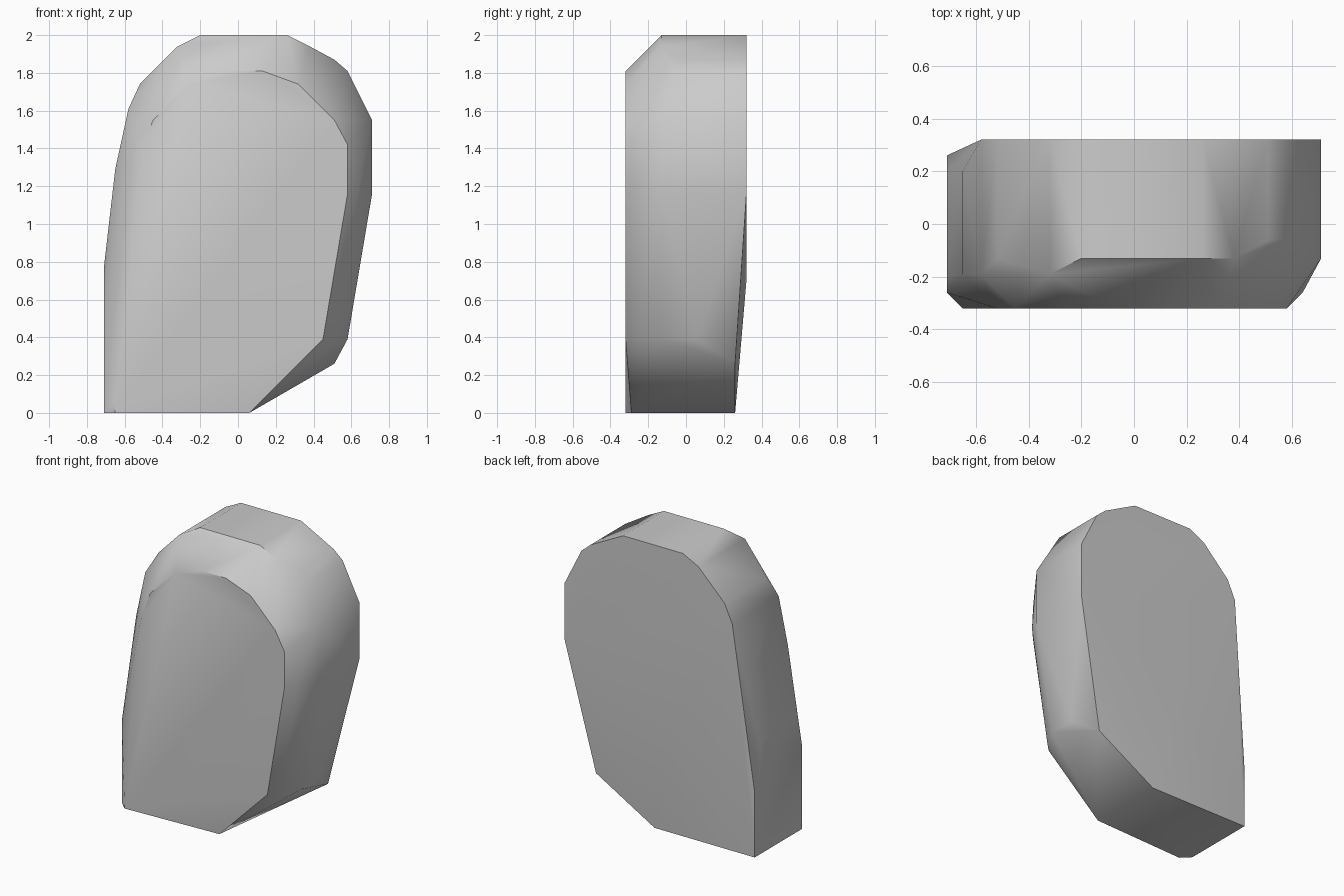
import bpy
import bmesh
import math

cube = bpy.data.objects.get("Cube")
if cube:
    bpy.data.objects.remove(cube, do_unlink=True)

FRONT, BACK, LOW_BACK = -0.32, 0.32, 0.26

# Flat front panel outline (x, z)
front = [(-.65, 0), (.45, .39), (.58, 1.16), (.58, 1.42), (.51, 1.55),
         (.32, 1.74), (.13, 1.81), (-.06, 1.81), (-.26, 1.74),
         (-.45, 1.55), (-.52, 1.36), (-.58, .77), (-.65, .06)]

# Widest outline where the front bevel meets the side wall (x, y, z)
rim = [(-.71, -.26, 0), (.06, -.29, 0), (.51, -.26, .39), (.58, -.13, .39),
       (.64, -.26, 1.2), (.71, -.13, 1.16), (.71, -.13, 1.55),
       (.58, -.06, 1.81), (.51, -.06, 1.87), (.38, -.13, 1.94),
       (.26, -.13, 2), (-.2, -.13, 2), (-.32, -.19, 1.94),
       (-.52, -.13, 1.74), (-.58, -.19, 1.61), (-.65, -.19, 1.29),
       (-.71, -.2, .77), (-.71, -.26, .58)]

# Back outline (x, z); its foot leans forward
back = [(-.71, 0), (.06, 0), (.51, .26), (.71, 1.16), (.71, 1.55),
        (.58, 1.81), (.51, 1.87), (.26, 2), (-.2, 2), (-.32, 1.94),
        (-.52, 1.74), (-.58, 1.61), (-.1, .7)]

# Corners of the side wall that stop short of the back
side = [(.58, .06, .39), (-.71, LOW_BACK, .45), (-.71, .2, .77), (-.65, .2, 1.29)]


def back_depth(z):
    return LOW_BACK if z < 0.3 else BACK


points = [(x, FRONT, z) for x, z in front]
points += [(x, back_depth(z), z) for x, z in back]
points += rim + side

# Wrap the outlines into one solid block
bm = bmesh.new()
for point in points:
    bm.verts.new(point)
hull = bmesh.ops.convex_hull(bm, input=bm.verts[:])
loose = {g for g in hull["geom_interior"] + hull["geom_unused"]
         if isinstance(g, bmesh.types.BMVert)}
bmesh.ops.delete(bm, geom=list(loose), context="VERTS")
bmesh.ops.dissolve_limit(bm, angle_limit=math.radians(1),
                         verts=bm.verts[:], edges=bm.edges[:])
bmesh.ops.recalc_face_normals(bm, faces=bm.faces[:])

mesh = bpy.data.meshes.new("rounded_block")
bm.to_mesh(mesh)
bm.free()
block = bpy.data.objects.new("rounded_block", mesh)
bpy.context.collection.objects.link(block)

# Plain grey surface
grey = bpy.data.materials.new("plain_grey")
grey.use_nodes = True
colour = (0.6, 0.6, 0.6, 1)
grey.diffuse_color = colour
grey.node_tree.nodes["Principled BSDF"].inputs["Base Color"].default_value = colour
mesh.materials.append(grey)

# Soft shading with crisp panel borders
bpy.ops.object.select_all(action="DESELECT")
block.select_set(True)
bpy.context.view_layer.objects.active = block
bpy.ops.object.shade_smooth_by_angle(angle=math.radians(32))
